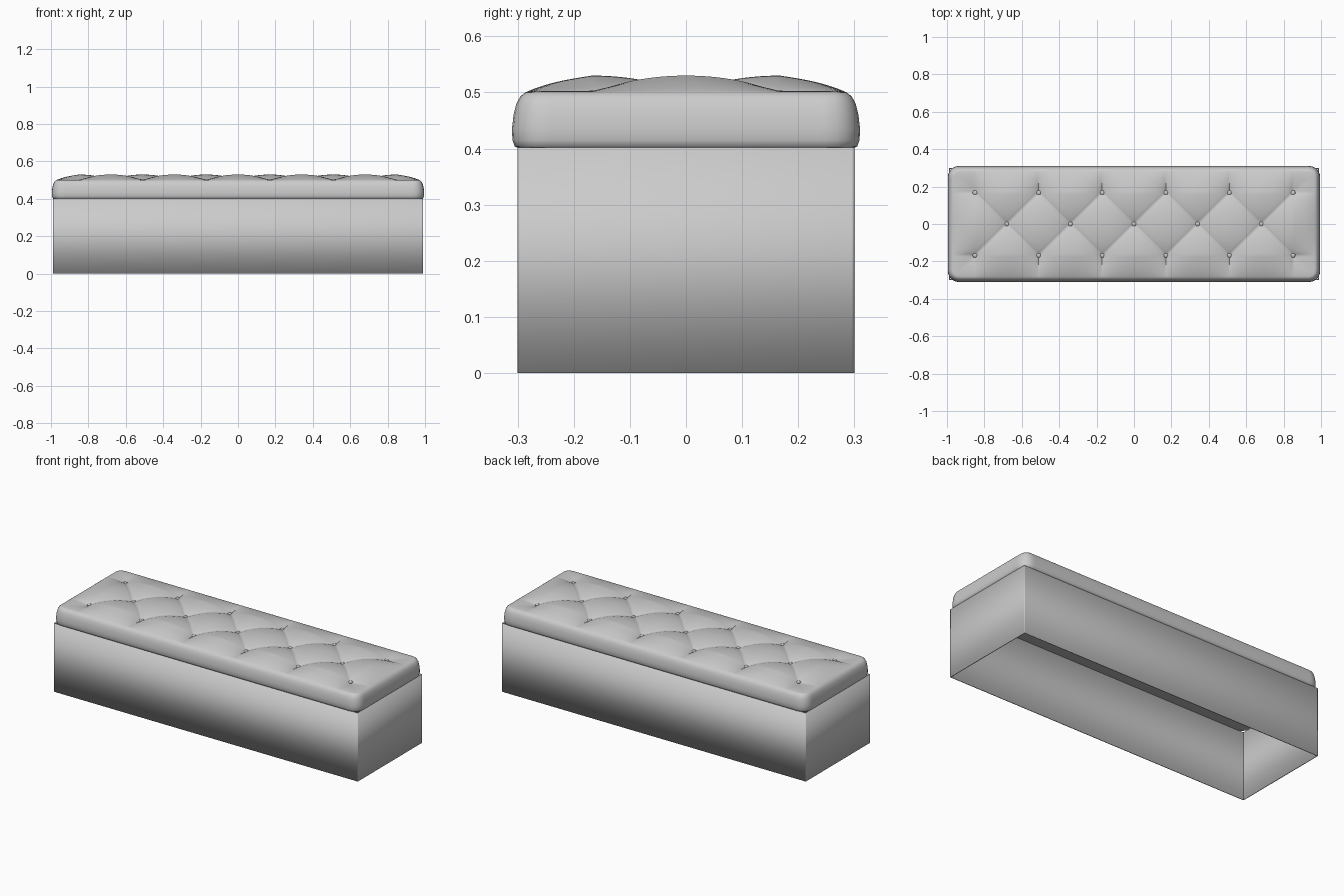
import bpy, bmesh, math
from mathutils import Vector

cube = bpy.data.objects.get("Cube")
if cube:
    bpy.data.objects.remove(cube, do_unlink=True)

fabric = bpy.data.materials.new("grey fabric")
fabric.use_nodes = True
GREY = (0.6, 0.6, 0.6, 1)
fabric.diffuse_color = GREY
fabric.node_tree.nodes["Principled BSDF"].inputs["Base Color"].default_value = GREY


def add_object(name, bm, angle):
    """Turn a bmesh into a smooth-shaded object."""
    bmesh.ops.recalc_face_normals(bm, faces=bm.faces)
    mesh = bpy.data.meshes.new(name)
    bm.to_mesh(mesh)
    bm.free()
    mesh.materials.append(fabric)
    obj = bpy.data.objects.new(name, mesh)
    bpy.context.collection.objects.link(obj)
    bpy.ops.object.select_all(action='DESELECT')
    obj.select_set(True)
    bpy.context.view_layer.objects.active = obj
    bpy.ops.object.shade_smooth_by_angle(angle=math.radians(angle))
    return obj


# Base: thin-walled box, open underneath and under the lid
bm = bmesh.new()
bmesh.ops.create_cube(bm, size=1)
bmesh.ops.scale(bm, vec=(1.98, 0.6, 0.402), verts=bm.verts)
bmesh.ops.translate(bm, vec=(0, 0, 0.201), verts=bm.verts)
caps = [f for f in bm.faces if abs(f.normal.z) > 0.5]
bmesh.ops.delete(bm, geom=caps, context='FACES_ONLY')
corners = [e for e in bm.edges if len(e.link_faces) == 2]
bmesh.ops.bevel(bm, geom=corners, offset=0.005, segments=3, affect='EDGES', profile=0.5)
base = add_object("base_box", bm, 40)
walls = base.modifiers.new("walls", 'SOLIDIFY')
walls.thickness = 0.005
walls.offset = -1

# Tufting lattice: spacing between neighbouring buttons
DX, DY = 0.17, 0.167
STEPS = 14                      # grid cells per lattice step
NX, NY = 160, 48
HX, HY = NX / 2 * DX / STEPS, NY / 2 * DY / STEPS
ROUND = 0.035
BUTTON_Z, RIM_Z = 0.493, 0.5


def clamp(v, m):
    return max(-m, min(m, v))


def outward(x, y):
    """Offset from the inner rectangle whose corners are rounded."""
    cx, cy = clamp(x, HX - ROUND), clamp(y, HY - ROUND)
    return Vector((cx, cy, 0)), Vector((x - cx, y - cy, 0))


def tuft_height(x, y):
    """Diamond puffs between creases, fading into the rounded rim."""
    lx, ly = clamp(x, 5 * DX), clamp(y, DY)
    p, q = lx / DX + ly / DY, lx / DX - ly / DY
    a = abs(math.sin(math.pi * p / 2)) ** 0.7
    b = abs(math.sin(math.pi * q / 2)) ** 0.7
    z = BUTTON_Z + 0.021 * (a + b - a * b) + 0.016 * a * b
    tx = max(0, abs(x) - 5 * DX) / (HX - 5 * DX)
    ty = max(0, abs(y) - DY) / (HY - DY)
    t = min(1, max(tx, ty))
    z += (0.512 - z) * t
    return z - (0.512 - RIM_Z) * t ** 3


# Cushion: tufted top, then rounded sides pulled down ring by ring
bm = bmesh.new()
bmesh.ops.create_grid(bm, x_segments=NX, y_segments=NY, size=1)
bmesh.ops.scale(bm, vec=(HX, HY, 1), verts=bm.verts)
bmesh.ops.poke(bm, faces=bm.faces)
for v in bm.verts:
    x, y = v.co.x, v.co.y
    core, d = outward(x, y)
    if d.length > 0:
        d *= max(abs(d.x), abs(d.y)) / d.length
    v.co = core + d + Vector((0, 0, tuft_height(x, y)))

rim = [e for e in bm.edges if e.is_boundary]
SIDE = [(0.009, 0.493), (0.016, 0.48), (0.021, 0.46), (0.024, 0.435),
        (0.023, 0.415), (0.019, 0.404), (0.012, 0.4)]
last = 0
for out, z in SIDE:
    ring = bmesh.ops.extrude_edge_only(bm, edges=rim)["geom"]
    for v in (g for g in ring if isinstance(g, bmesh.types.BMVert)):
        d = outward(v.co.x, v.co.y)[1].normalized()
        v.co += d * (out - last)
        v.co.z = z
    rim = [g for g in ring if isinstance(g, bmesh.types.BMEdge)]
    last = out
bmesh.ops.contextual_create(bm, geom=rim)
add_object("tufted_cushion", bm, 50)

# Buttons: two rows of six with a row of five between them
spots = [(i * DX, s * DY) for i in range(-5, 6, 2) for s in (-1, 1)]
spots += [(i * DX, 0) for i in range(-4, 5, 2)]
bm = bmesh.new()
for x, y in spots:
    made = bmesh.ops.create_uvsphere(bm, u_segments=16, v_segments=8, radius=0.013)
    bmesh.ops.scale(bm, vec=(1, 1, 0.5), verts=made["verts"])
    bmesh.ops.translate(bm, vec=(x, y, BUTTON_Z + 0.004), verts=made["verts"])
add_object("buttons", bm, 60)
